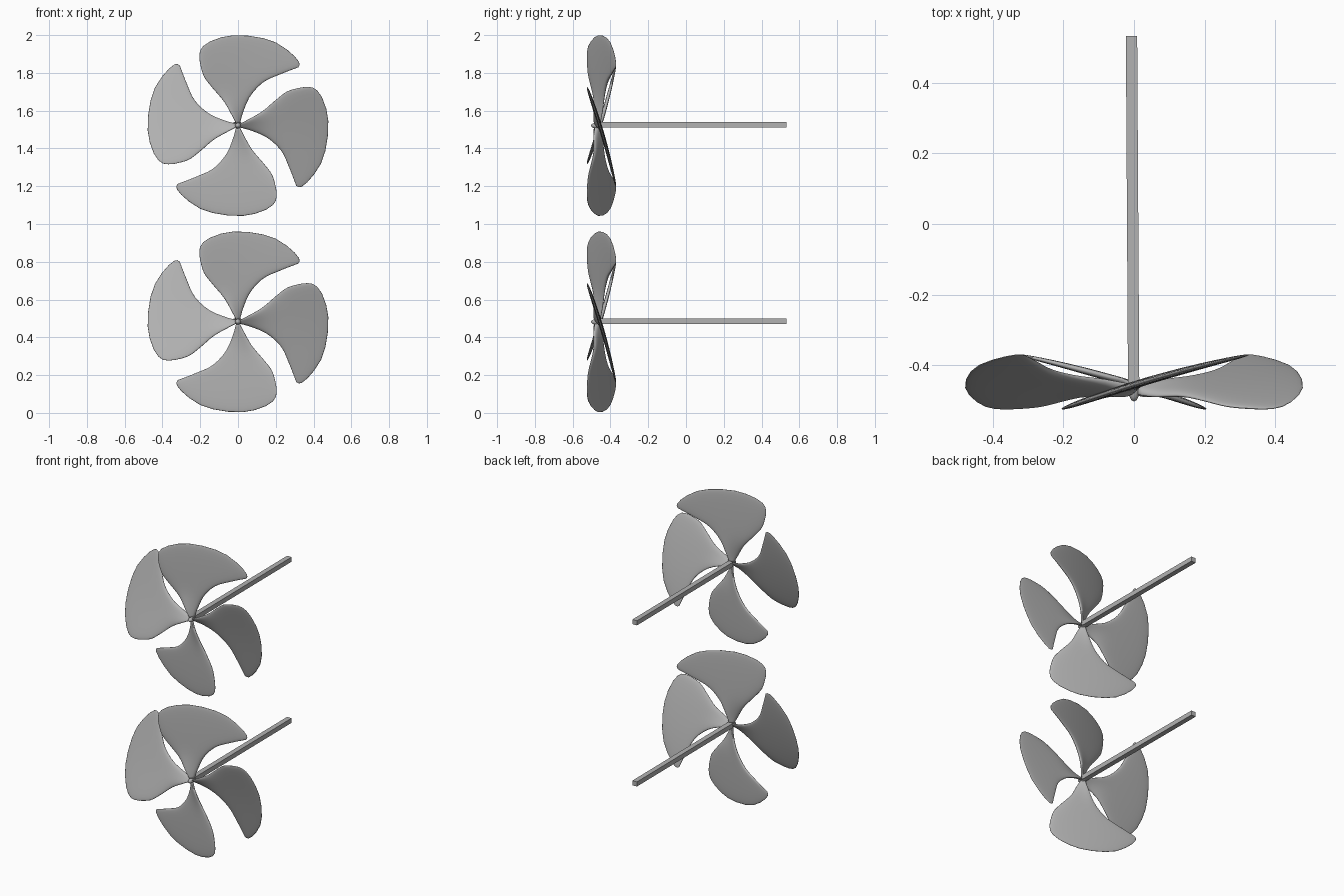
import bpy, bmesh, math
from mathutils import Vector

if "Cube" in bpy.data.objects:
    bpy.data.objects.remove(bpy.data.objects["Cube"])

metal = bpy.data.materials.new("grey metal")
metal.diffuse_color = (0.45, 0.45, 0.45, 1)
metal.use_nodes = True
metal.node_tree.nodes["Principled BSDF"].inputs["Base Color"].default_value = metal.diffuse_color

CENTRES = {"lower": 0.482, "upper": 1.521}
HUB_Y = -0.456
UNIT = 0.479 / 90          # outline points are in 90ths of the blade radius

# Outline of an upright blade: left edge, right edge (root to tip), outer arc
LEFT = [(-2, 2), (-6, 10), (-14, 24), (-25, 37), (-34, 49), (-38, 63)]
RIGHT = [(2, 2), (5, 13), (12, 29), (25, 43), (42, 51), (60, 58)]
ARC = [(-38, 63), (-38, 74), (-31, 82), (-16, 88), (0, 90), (20, 88),
       (37, 83), (52, 73), (61, 63), (60, 58)]


def curve_point(pts, t):
    """Smooth interpolation through a list of points, t in 0..1."""
    n = len(pts) - 1
    i = min(int(t * n), n - 1)
    f = t * n - i
    p = [Vector(pts[max(0, min(n, i + k))]) for k in (-1, 0, 1, 2)]
    return 0.5 * (2 * p[1] + (p[2] - p[0]) * f
                  + (2 * p[0] - 5 * p[1] + 4 * p[2] - p[3]) * f ** 2
                  + (3 * p[1] - p[0] - 3 * p[2] + p[3]) * f ** 3)


def pitch(x, z):
    """Tilt across the blade, steeper and further forward at the root."""
    root = math.exp(-(x * x + z * z) / 0.1 ** 2)
    return 0.305 * x - 0.13 * x * x + root * (0.5 * x - 0.012)


def blade_mesh(rows=20, cols=18):
    bm = bmesh.new()
    for side in (-1, 1):
        grid = []
        for j in range(rows + 1):
            s = math.sin(j / rows * math.pi / 2)
            line = []
            for i in range(cols + 1):
                u = 0.5 - 0.5 * math.cos(math.pi * i / cols)
                p = curve_point(LEFT, s).lerp(curve_point(RIGHT, s), u)
                end = Vector(LEFT[-1]).lerp(Vector(RIGHT[-1]), u)
                p = (p + s ** 3 * (curve_point(ARC, u) - end)) * UNIT
                fat = math.sqrt(max(0, (1 - (2 * u - 1) ** 4) * (1 - s ** 6)))
                y = pitch(p.x, p.y) + side * 0.011 * fat
                line.append(bm.verts.new((p.x, y, p.y)))
            grid.append(line)
        for a, b in zip(grid, grid[1:]):
            for i in range(cols):
                bm.faces.new((a[i], a[i + 1], b[i + 1], b[i]))
    bmesh.ops.remove_doubles(bm, verts=bm.verts, dist=0.0003)
    bmesh.ops.holes_fill(bm, edges=[e for e in bm.edges if e.is_boundary])
    bmesh.ops.recalc_face_normals(bm, faces=bm.faces)
    return finish(bm, "blade", True)


def shaft_mesh():
    # Square bar that drifts slightly sideways towards the back
    bm = bmesh.new()
    bmesh.ops.create_cube(bm, size=1)
    for v in bm.verts:
        back = v.co.y > 0
        v.co = (v.co.x * 0.032 + (-0.007 if back else -0.001),
                0.533 if back else -0.455, v.co.z * 0.03)
    return finish(bm, "shaft", False)


def hub_mesh():
    bm = bmesh.new()
    bmesh.ops.create_uvsphere(bm, u_segments=12, v_segments=8, radius=1)
    for v in bm.verts:
        v.co = (v.co.x * 0.016, v.co.y * 0.034, v.co.z * 0.016)
    return finish(bm, "hub", True)


def finish(bm, name, smooth):
    mesh = bpy.data.meshes.new(name)
    for f in bm.faces:
        f.smooth = smooth
    bm.to_mesh(mesh)
    bm.free()
    mesh.materials.append(metal)
    return mesh


def place(name, mesh, loc, turn=0):
    ob = bpy.data.objects.new(name, mesh)
    ob.location = loc
    ob.rotation_euler = (0, turn, 0)
    bpy.context.collection.objects.link(ob)


blade, shaft, hub = blade_mesh(), shaft_mesh(), hub_mesh()

# Two four-bladed propellers, one above the other
for level, z in CENTRES.items():
    for k in range(4):
        place(f"{level}_blade_{k + 1}", blade, (0, HUB_Y, z), k * math.pi / 2)
    place(f"{level}_hub", hub, (0, HUB_Y - 0.013, z))
    place(f"{level}_shaft", shaft, (0, 0, z + 0.004))
